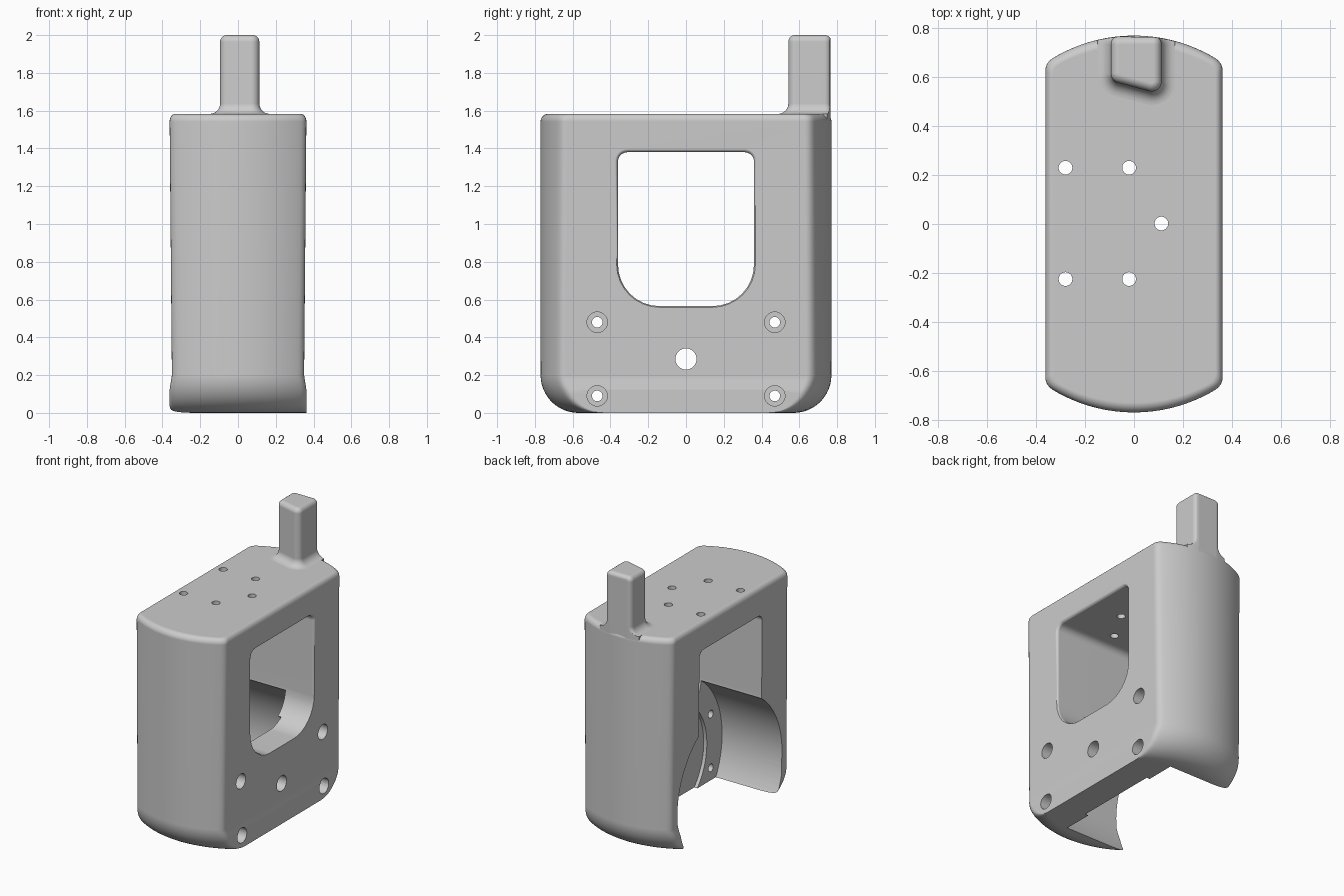
import bpy, bmesh
from math import sin, cos, pi, sqrt
from mathutils import Vector

cube = bpy.data.objects.get("Cube")
if cube:
    bpy.data.objects.remove(cube, do_unlink=True)

grey = bpy.data.materials.new("plain_grey")
grey.use_nodes = True
grey.diffuse_color = (0.6, 0.6, 0.6, 1)
grey.node_tree.nodes["Principled BSDF"].inputs["Base Color"].default_value = (0.6, 0.6, 0.6, 1)

HALF_X, END_Y, TOP = 0.362, 0.77, 1.583
END_R = 0.644
AXIS_Z = 0.285          # height of the round bore
PLATE_X = 0.13          # inner face of the mounting plate


def end_arc(x):
    """Bulged end wall: y of the wall at x."""
    return END_Y - END_R + sqrt(END_R ** 2 - x ** 2)


def loft(name, rings):
    """Skin a stack of equal-length rings and cap both ends."""
    bm = bmesh.new()
    rows = [[bm.verts.new(p) for p in ring] for ring in rings]
    n = len(rows[0])
    for a, b in zip(rows, rows[1:]):
        for i in range(n):
            j = (i + 1) % n
            bm.faces.new((a[i], a[j], b[j], b[i]))
    bm.faces.new(rows[0])
    bm.faces.new(rows[-1])
    bmesh.ops.recalc_face_normals(bm, faces=bm.faces)
    mesh = bpy.data.meshes.new(name)
    bm.to_mesh(mesh)
    bm.free()
    mesh.materials.append(grey)
    obj = bpy.data.objects.new(name, mesh)
    bpy.context.collection.objects.link(obj)
    return obj


def rounded(corners, grow=0.0, steps=8):
    """Counter-clockwise convex polygon of (x, y, radius), offset and filleted."""
    pts = [Vector(c[:2]) for c in corners]
    out = []
    for i, p in enumerate(pts):
        d_in = (p - pts[i - 1]).normalized()
        d_out = (pts[(i + 1) % len(pts)] - p).normalized()
        n_in, n_out = Vector((d_in.y, -d_in.x)), Vector((d_out.y, -d_out.x))
        miter = (n_in + n_out) / (1 + n_in.dot(n_out))
        r = max(corners[i][2] + grow, 0.006)
        centre = p + miter * (grow - r)
        out += [centre + n_in.slerp(n_out, k / steps) * r for k in range(steps + 1)]
    return out


def disc(name, y, z, r, x0, x1, segments=32, plane="yz"):
    """Cylinder along x, or along z when plane is xy."""
    def ring(t):
        angles = [2 * pi * i / segments for i in range(segments)]
        if plane == "xy":
            return [(y + r * cos(a), z + r * sin(a), t) for a in angles]
        return [(t, y + r * cos(a), z + r * sin(a)) for a in angles]
    return loft(name, [ring(x0), ring(x1)])


def finish(obj):
    bpy.ops.object.select_all(action="DESELECT")
    obj.select_set(True)
    bpy.context.view_layer.objects.active = obj
    bpy.ops.object.shade_smooth_by_angle(angle=0.6)
    obj.modifiers.new("even_shading", "WEIGHTED_NORMAL").keep_sharp = True


# Body: bulged-end outline stacked in z, small round on top, large round at the lower ends
def body_ring(z, inset_x, inset_y):
    a, c = HALF_X - inset_x, 0.03
    half = []
    start = Vector((a - c, end_arc(a - c)))
    corner = Vector((a, end_arc(a)))
    stop = Vector((a, end_arc(a) - c))
    for k in range(5):
        t = k / 4
        half.append(stop * (1 - t) ** 2 + corner * 2 * t * (1 - t) + start * t * t)
    half += [Vector((x, end_arc(x))) for x in [(a - c) * (1 - i / 14) for i in range(1, 14)]]
    quarter = [(p.x, p.y - inset_y) for p in half]
    back = quarter + [(0, END_Y - inset_y)] + [(-x, y) for x, y in reversed(quarter)]
    return [(x, y, z) for x, y in back] + [(-x, -y, z) for x, y in back]


rings = []
for k in range(13):
    t = k / 12 * pi / 2
    rings.append(body_ring(0.2 * (1 - sin(t)), 0.012 * max(0, 1 - 4 * k / 12), 0.2 * (1 - cos(t))))
rings.reverse()
rings = sorted(rings, key=lambda ring: ring[0][2])
for k in range(7):
    t = k / 6 * pi / 2
    rings.append(body_ring(TOP - 0.04 * (1 - sin(t)), 0.03 * (1 - cos(t)), 0.04 * (1 - cos(t))))
body = loft("body", rings)

# Cutters: window with softened outer rim
window = [(-0.36, 0.565, 0.22), (0.36, 0.565, 0.22), (0.36, 1.38, 0.05), (-0.36, 1.38, 0.05)]
layers = [(-0.6, 0), (HALF_X - 0.02, 0), (HALF_X - 0.014, 0.002), (HALF_X - 0.006, 0.008),
          (HALF_X, 0.02), (HALF_X + 0.05, 0.02)]
cutters = [loft("window_cutter", [[(x, p.x, p.y) for p in rounded(window, g)] for x, g in layers])]

# Round bore, shallow recess in the plate and centre shaft hole
cutters.append(disc("bore_cutter", 0, AXIS_Z, 0.6, -0.6, PLATE_X, 96))
cutters.append(disc("recess_cutter", 0, AXIS_Z, 0.425, 0.0, PLATE_X + 0.025, 64))
cutters.append(disc("shaft_hole_cutter", 0, AXIS_Z, 0.056, 0.05, 0.5))

# Counterbored screw holes in the plate
for y in (-0.47, 0.47):
    for z in (0.09, 0.48):
        cutters.append(disc("screw_hole_cutter", y, z, 0.028, 0.05, 0.5))
        cutters.append(disc("counterbore_cutter", y, z, 0.054, 0.25, 0.5))

# Mounting holes through the top
for x, y in ((-0.28, 0.23), (-0.02, 0.23), (-0.28, -0.225), (-0.02, -0.225), (0.112, 0.002)):
    cutters.append(disc("top_hole_cutter", x, y, 0.028, 1.2, 1.8, plane="xy"))

bpy.context.view_layer.objects.active = body
for cutter in cutters:
    cutter.hide_render = True
    mod = body.modifiers.new("cut", "BOOLEAN")
    mod.operation, mod.solver, mod.object = "DIFFERENCE", "EXACT", cutter
    bpy.ops.object.modifier_apply(modifier=mod.name)
    bpy.data.objects.remove(cutter, do_unlink=True)
finish(body)

# Post: slanted-front rounded column flush with the rear wall, flared at its foot
outline = [(-0.095, 0.585, 0.04), (0.113, 0.53, 0.04), (0.113, 0.769, 0.035), (-0.095, 0.769, 0.035)]


def post_ring(z, grow):
    return [(p.x, min(p.y, end_arc(p.x) - 0.001), z) for p in rounded(outline, grow)]


rings = [post_ring(1.47, 0.055)]
for k in range(9):
    t = k / 8 * pi / 2
    rings.append(post_ring(TOP + 0.055 * (1 - cos(t)), 0.055 * (1 - sin(t))))
for k in range(7):
    t = k / 6 * pi / 2
    rings.append(post_ring(2.0 - 0.035 * (1 - sin(t)), -0.034 * (1 - cos(t))))
finish(loft("post", rings))
